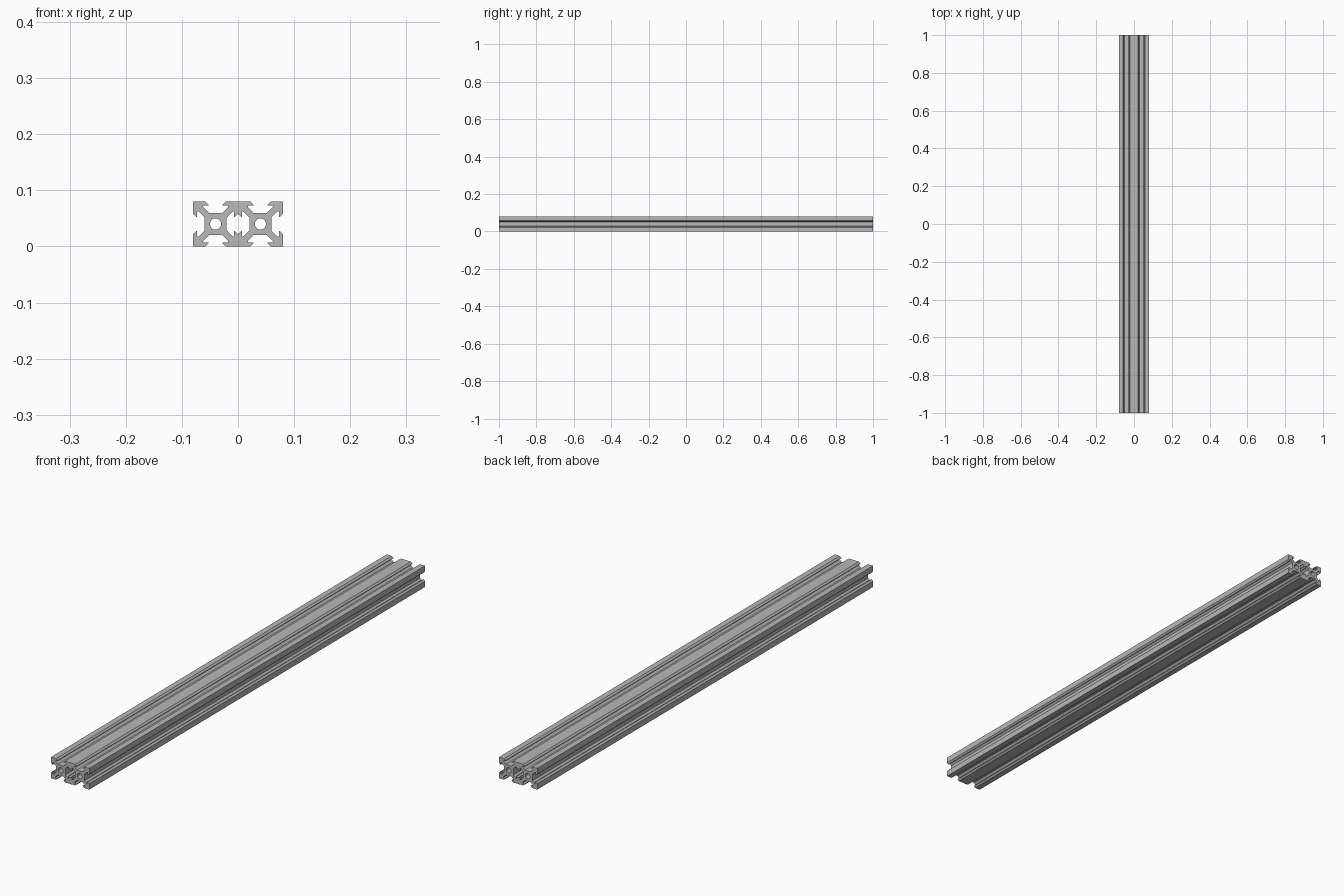
import bpy, bmesh, math
from mathutils import Vector, Matrix

cube = bpy.data.objects.get("Cube")
if cube:
    bpy.data.objects.remove(cube)

MM = 0.004          # one profile millimetre in scene units
HALF = 10           # half of one square cell
LENGTH = 2.0

# Brushed aluminium
metal = bpy.data.materials.new("aluminium_grey")
metal.use_nodes = True
grey = (0.48, 0.48, 0.48, 1)
metal.diffuse_color = grey
metal.node_tree.nodes["Principled BSDF"].inputs["Base Color"].default_value = grey

# Upper half of a V-shaped slot opening towards +x, from core to lip
half_slot = [(4.9, 2.9), (7.5, 5.5), (8.2, 5.5), (8.2, 3.1), (8.52, 3.1), (HALF, 4.58)]
full_slot = [(x, -y) for x, y in reversed(half_slot)] + half_slot


def slot(cell_x, quarter_turns):
    """Slot outline of one cell, turned to face the given side."""
    turn = Matrix.Rotation(quarter_turns * math.pi / 2, 2)
    return [turn @ Vector(p) + Vector((cell_x, 0)) for p in full_slot]


def corner(sx, sy):
    return [Vector((sx * 2 * HALF, sy * HALF))]


def bore(cell_x, radius=2.5, sides=32):
    return [Vector((cell_x + radius * math.cos(a), radius * math.sin(a)))
            for a in (2 * math.pi * i / sides for i in range(sides))]


# Outer outline, counter-clockwise from the right-hand slot
outer = (slot(HALF, 0) + corner(1, 1) + slot(HALF, 1) + slot(-HALF, 1) + corner(-1, 1)
         + slot(-HALF, 2) + corner(-1, -1) + slot(-HALF, 3) + slot(HALF, 3) + corner(1, -1))

# Closed channel between the cells: two facing slots sharing their lip points
channel = slot(-HALF, 0) + slot(HALF, 2)[1:-1]

# Fill the section with its holes, then extrude along the length
bm = bmesh.new()
edges = []
for loop in (outer, channel, bore(HALF), bore(-HALF)):
    verts = [bm.verts.new((p.x * MM, -LENGTH / 2, (p.y + HALF) * MM)) for p in loop]
    edges += [bm.edges.new((a, b)) for a, b in zip(verts, verts[1:] + verts[:1])]
bmesh.ops.triangle_fill(bm, edges=edges, use_beauty=True, normal=(0, -1, 0))
result = bmesh.ops.extrude_face_region(bm, geom=bm.faces[:], use_keep_orig=True)
far_end = [g for g in result["geom"] if isinstance(g, bmesh.types.BMVert)]
bmesh.ops.translate(bm, verts=far_end, vec=(0, LENGTH, 0))
bmesh.ops.recalc_face_normals(bm, faces=bm.faces[:])

mesh = bpy.data.meshes.new("slotted_rail")
bm.to_mesh(mesh)
bm.free()
mesh.materials.append(metal)
rail = bpy.data.objects.new("slotted_rail", mesh)
bpy.context.collection.objects.link(rail)

# Smooth bores, crisp profile edges
bpy.ops.object.select_all(action="DESELECT")
rail.select_set(True)
bpy.context.view_layer.objects.active = rail
bpy.ops.object.shade_smooth_by_angle(angle=math.radians(30))
